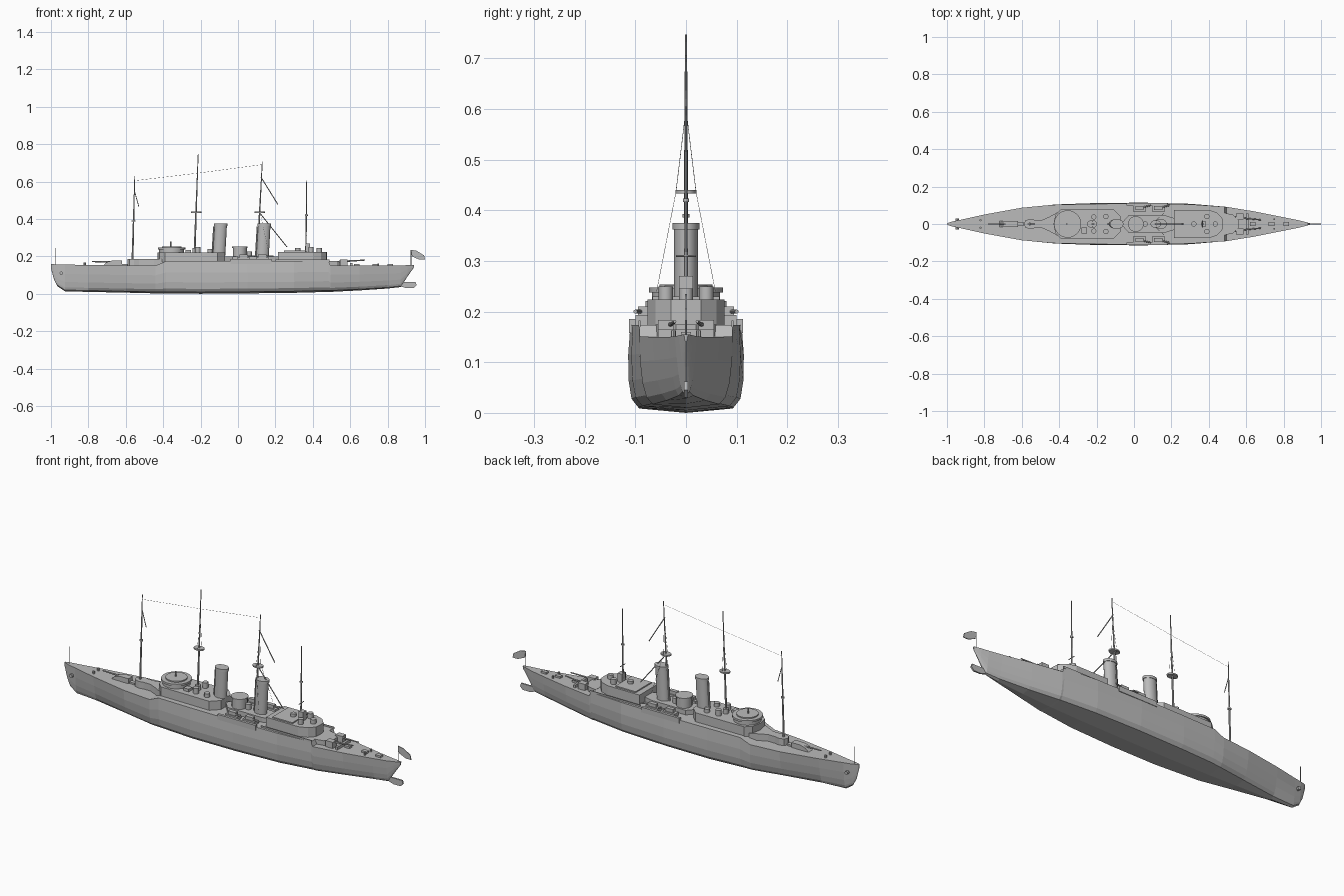
import bpy, bmesh, math
from mathutils import Vector

cube = bpy.data.objects.get("Cube")
if cube:
    bpy.data.objects.remove(cube, do_unlink=True)

grey = bpy.data.materials.new("ship grey")
grey.use_nodes = True
COLOR = (0.5, 0.5, 0.5, 1)
grey.diffuse_color = COLOR
grey.node_tree.nodes["Principled BSDF"].inputs["Base Color"].default_value = COLOR


def finish(name, bm, smooth=False):
    bmesh.ops.recalc_face_normals(bm, faces=bm.faces)
    mesh = bpy.data.meshes.new(name)
    bm.to_mesh(mesh)
    bm.free()
    mesh.materials.append(grey)
    ob = bpy.data.objects.new(name, mesh)
    bpy.context.collection.objects.link(ob)
    if smooth:
        bpy.ops.object.select_all(action='DESELECT')
        ob.select_set(True)
        bpy.context.view_layer.objects.active = ob
        bpy.ops.object.shade_smooth_by_angle(angle=math.radians(35))
    return ob


def loft(name, rings, smooth=False):
    """Skin a list of equal closed rings and cap both ends."""
    bm = bmesh.new()
    rows = [[bm.verts.new(p) for p in ring] for ring in rings]
    n = len(rows[0])
    for a, b in zip(rows, rows[1:]):
        for i in range(n):
            j = (i + 1) % n
            bm.faces.new((a[i], a[j], b[j], b[i]))
    bm.faces.new(rows[0])
    bm.faces.new(rows[-1])
    return finish(name, bm, smooth)


def prism(name, half, z0, z1):
    """Upright block from the +y half of a plan outline, mirrored."""
    plan = half + [(x, -y) for x, y in reversed(half) if y > 0]
    return loft(name, [[(x, y, z) for x, y in plan] for z in (z0, z1)])


def box(name, x0, x1, y0, y1, z0, z1):
    plan = [(x0, y0), (x1, y0), (x1, y1), (x0, y1)]
    return loft(name, [[(x, y, z) for x, y in plan] for z in (z0, z1)])


def drum(name, x, y, z0, z1, rx, ry=None, rake=0, n=20):
    ry = ry or rx
    turn = [math.tau * i / n for i in range(n)]
    return loft(name, [[(x + s + rx * math.cos(a), y + ry * math.sin(a), z) for a in turn]
                       for z, s in ((z0, 0), (z1, rake))], True)


def rod(name, a, b, r0, r1=None, n=8):
    a, b = Vector(a), Vector(b)
    q = (b - a).to_track_quat('Z', 'Y')
    ends = ((a, r0), (b, r1 or r0))
    return loft(name, [[p + q @ Vector((r * math.cos(math.tau * i / n), r * math.sin(math.tau * i / n), 0))
                        for i in range(n)] for p, r in ends], True)


def plate(name, points, thick=0.004):
    return loft(name, [[(x, y, z) for x, z in points] for y in (-thick / 2, thick / 2)])


# Hull: position, half beam, keel height, deck height, fullness of section
stations = [
    (-1.0, .003, .135, .158, 0), (-.985, .009, .08, .158, .2), (-.965, .015, .04, .157, .35),
    (-.925, .023, .013, .156, .4), (-.8, .051, .010, .154, .3), (-.6, .088, .006, .151, .6),
    (-.44, .104, .002, .151, .85), (-.385, .106, .002, .174, .9), (-.2, .11, 0, .174, 1),
    (.05, .112, .002, .174, 1), (.3, .107, .005, .174, .95), (.485, .094, .010, .174, .8),
    (.495, .093, .010, .151, .8), (.65, .067, .018, .150, .6), (.8, .036, .028, .150, .35),
    (.87, .022, .036, .151, .2), (.905, .014, .09, .153, .2), (.94, .004, .14, .155, .1)]
levels = [.05, .15, .35, .65, 1]
full = [.84, .96, 1.01, 1.02, .98]
fine = [.18, .36, .58, .8, 1]
rings = []
for x, beam, keel, deck, f in stations:
    side = [(beam * (f * w + (1 - f) * v), keel + t * (deck - keel))
            for t, w, v in zip(levels, full, fine)]
    rings.append([(x, 0, keel)] + [(x, y, z) for y, z in side]
                 + [(x, -y, z) for y, z in reversed(side)])
loft("hull", rings)

# Rudder, ensign and staffs
plate("rudder", [(.85, .045), (.865, .062), (.95, .062), (.955, .045), (.94, .03), (.9, .03)], .008)
plate("ensign", [(.925, .235), (.955, .23), (.995, .205), (1.0, .182), (.97, .182), (.93, .2)])
rod("ensign_staff", (.925, 0, .15), (.925, 0, .235), .0015)
rod("jack_staff", (-.975, 0, .155), (-.975, 0, .245), .0015)

# Superstructure
prism("fore_deckhouse", [(-.59, 0), (-.58, .02), (-.555, .027), (-.53, .022), (-.49, .022),
                         (-.45, .04), (-.41, .062), (-.38, .062)], .145, .186)
prism("forward_house", [(-.43, 0), (-.42, .05), (-.39, .078), (-.11, .08), (-.07, .04), (-.07, 0)], .17, .221)
prism("middle_house", [(-.07, 0), (-.03, .045), (.17, .045), (.22, .03), (.22, 0)], .17, .198)
prism("aft_house", [(.215, 0), (.215, .076), (.40, .076), (.445, .06), (.472, .03), (.475, 0)], .17, .224)
prism("aft_step", [(.48, 0), (.48, .06), (.53, .05), (.56, .02), (.56, 0)], .145, .175)
prism("aft_roof", [(.245, 0), (.245, .066), (.36, .066), (.36, 0)], .22, .23)

# Bridge drum with overhanging roof
drum("bridge", -.355, 0, .215, .238, .067, n=28)
drum("bridge_roof", -.355, 0, .238, .248, .073, n=28)
drum("bridge_cap", -.355, 0, .248, .254, .052, n=28)
rod("bridge_pole", (-.36, 0, .25), (-.36, 0, .28), .004)

# Funnels with rims
for name, x in (("forward", -.103), ("aft", .130)):
    drum(name + "_funnel", x, 0, .17, .372, .033, .024, .011)
    drum(name + "_funnel_rim", x + .0105, 0, .362, .375, .036, .027)
    rod(name + "_steam_pipe", (x - .036, 0, .19), (x - .026, 0, .36), .004)
drum("conning_tower", .01, 0, .19, .25, .038)
drum("conning_tower_lid", .01, 0, .246, .252, .042)

# Vents, hatches and searchlights on the roofs
for i, (x, y, top) in enumerate([(-.215, .038, .25), (-.215, -.038, .25), (-.23, 0, .245),
                                 (-.15, .04, .24), (-.15, -.04, .24), (.06, 0, .225),
                                 (.32, 0, .245), (.435, 0, .246), (.39, .04, .25), (.39, -.04, .25)]):
    drum(f"roof_vent_{i}", x, y, .19, top, .014, n=12)
box("roof_locker", -.28, -.25, -.05, -.02, .22, .235)
box("aft_searchlight", .36, .385, -.014, .014, .225, .27)
for i, x in enumerate((-.62, .62, .72, .8)):
    box(f"deck_hatch_{i}", x, x + .03, -.01, .01, .145, .16)

# Side guns, lockers and boats
for s, label in ((1, "left"), (-1, "right")):
    for i, x in enumerate((.03, .13)):
        box(f"{label}_locker_{i}", x - .035, x + .035, s * .068, s * .1, .17, .193)
        box(f"{label}_locker_top_{i}", x - .022, x + .022, s * .075, s * .095, .19, .21)
        rod(f"{label}_side_gun_{i}", (x, s * .085, .2), (x + .06, s * .1, .2), .004)
    box(f"{label}_sponson", -.04, .18, s * .1, s * .113, .158, .185)
    box(f"{label}_rail", .2, .49, s * .09, s * .094, .17, .182)
    rod(f"{label}_anchor", (-.945, s * .012, .11), (-.945, s * .03, .11), .009)
    rod(f"{label}_quarter_gun", (.54, s * .035, .172), (.68, s * .022, .18), .005, .003)
    box(f"{label}_quarter_shield", .545, .585, s * .025, s * .055, .145, .183)
    rod(f"{label}_bollard", (.75, s * .025, .15), (.75, s * .025, .163), .005)
    rod(f"{label}_capstan", (-.82, s * .02, .15), (-.82, s * .02, .167), .006)

# Bow gun with wedge shield
plate("bow_gun_shield", [(-.72, .152), (-.70, .17), (-.67, .178), (-.62, .178), (-.62, .152)], .034)
rod("bow_gun", (-.66, 0, .17), (-.78, 0, .172), .005, .003)
box("stern_gun_bar", .60, .612, -.055, .055, .148, .165)

# Masts with fighting tops
masts = [("fore", -.565, -.552, .15, .63, .39, .010), ("main", -.233, -.213, .2, .747, .437, .028),
         ("mizzen", .102, .13, .18, .707, .437, .028), ("aft", .363, .367, .22, .605, .42, .008)]
for name, x0, x1, z0, z1, zt, r in masts:
    rod(name + "_mast", (x0, 0, z0), (x1, 0, z1), .0055 if r > .009 else .004, .002)
    xt = x0 + (x1 - x0) * (zt - z0) / (z1 - z0)
    drum(name + "_top", xt, 0, zt - .004, zt + .003, r, r * .75, n=14)
rod("upper_boom", (.122, 0, .625), (.213, 0, .478), .0025)
rod("lower_boom", (.118, 0, .43), (.262, 0, .25), .0025)
rod("fore_gaff", (-.555, 0, .555), (-.53, 0, .465), .002)
rod("aft_yard", (.366, -.02, .31), (.366, .02, .31), .002)

# Rigging
lines = [((-.55, 0, .605), (-.215, 0, .645)), ((-.215, 0, .645), (.125, 0, .69))]
for s in (1, -1):
    lines += [((.125, 0, .6), (.118, s * .02, .435)), ((.118, s * .02, .435), (.16, s * .058, .24)),
              ((-.218, 0, .6), (-.222, s * .02, .435))]
for i, (a, b) in enumerate(lines):
    rod(f"rigging_{i}", a, b, .0006, n=4)
